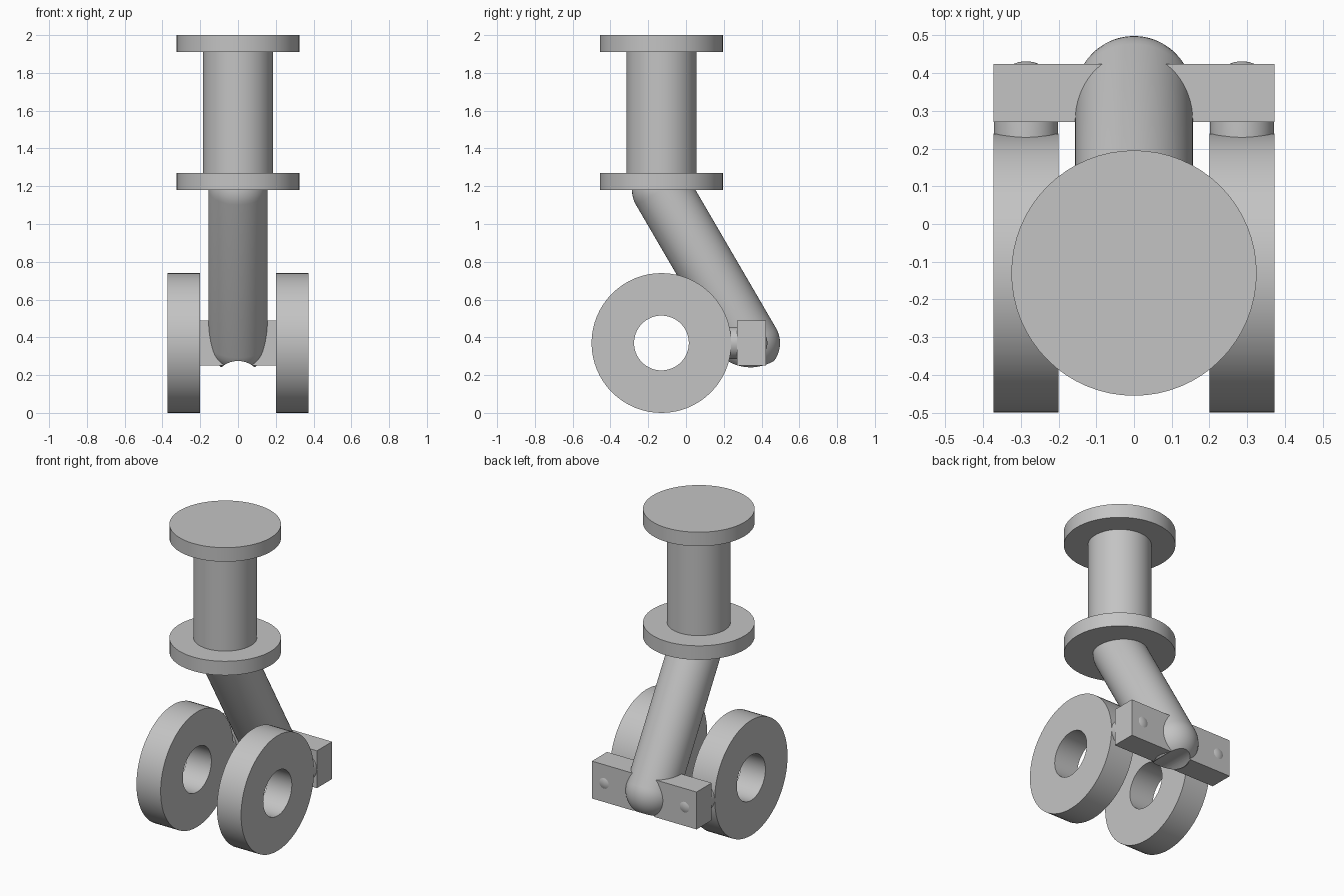
import bpy, bmesh, math
from mathutils import Matrix, Vector

cube = bpy.data.objects.get("Cube")
if cube:
    bpy.data.objects.remove(cube, do_unlink=True)

grey = bpy.data.materials.new("plain_grey")
grey.use_nodes = True
COLOUR = (0.55, 0.55, 0.55, 1)
grey.diffuse_color = COLOUR
grey.node_tree.nodes["Principled BSDF"].inputs["Base Color"].default_value = COLOUR

AXIS_Y = -0.13                          # column and wheel centre line
WHEEL_Z = 0.37
KNEE = Vector((0, AXIS_Y, 1.18))        # top of the slanted leg
ANKLE = Vector((0, 0.342, WHEEL_Z))     # bottom of the slanted leg


def make_object(name, bm):
    bmesh.ops.recalc_face_normals(bm, faces=bm.faces)
    mesh = bpy.data.meshes.new(name)
    bm.to_mesh(mesh)
    bm.free()
    mesh.materials.append(grey)
    obj = bpy.data.objects.new(name, mesh)
    bpy.context.collection.objects.link(obj)
    return obj


def smooth(obj):
    bpy.ops.object.select_all(action='DESELECT')
    obj.select_set(True)
    bpy.context.view_layer.objects.active = obj
    bpy.ops.object.shade_smooth_by_angle(angle=math.radians(35))


def lathe(name, profile, start, direction, closed=False, steps=64):
    """Spin (radius, height) points about an axis through start."""
    bm = bmesh.new()
    verts = [bm.verts.new((r, 0, h)) for r, h in profile]
    pairs = list(zip(verts, verts[1:]))
    if closed:
        pairs.append((verts[-1], verts[0]))
    edges = [bm.edges.new(p) for p in pairs]
    bmesh.ops.spin(bm, geom=verts + edges, cent=(0, 0, 0), axis=(0, 0, 1),
                   angle=math.tau, steps=steps)
    bmesh.ops.remove_doubles(bm, verts=bm.verts, dist=1e-5)
    turn = Vector((0, 0, 1)).rotation_difference(Vector(direction)).to_matrix().to_4x4()
    bm.transform(Matrix.Translation(start) @ turn)
    return make_object(name, bm)


def cylinder(name, radius, length, start, direction=(0, 0, 1)):
    return lathe(name, [(0, 0), (radius, 0), (radius, length), (0, length)],
                 start, direction)


def capsule(name, radius, start, end):
    length = (end - start).length
    arc = [i * math.pi / 24 for i in range(13)]
    low = [(radius * math.sin(a), -radius * math.cos(a)) for a in arc]
    high = [(r, length - h) for r, h in reversed(low)]
    return lathe(name, low + high, start, end - start)


def box(name, size, centre):
    bm = bmesh.new()
    bmesh.ops.create_cube(bm, size=1)
    bm.transform(Matrix.Translation(centre) @ Matrix.Diagonal((*size, 1)))
    return make_object(name, bm)


def carve(obj, cutter):
    mod = obj.modifiers.new("carve", 'BOOLEAN')
    mod.operation, mod.solver, mod.object = 'DIFFERENCE', 'EXACT', cutter
    bpy.ops.object.select_all(action='DESELECT')
    obj.select_set(True)
    bpy.context.view_layer.objects.active = obj
    bpy.ops.object.modifier_apply(modifier=mod.name)


# Column with its two flanges
smooth(cylinder("top_flange", 0.325, 0.09, (0, AXIS_Y, 1.91)))
smooth(cylinder("column", 0.185, 0.66, (0, AXIS_Y, 1.26)))
smooth(cylinder("lower_flange", 0.325, 0.09, (0, AXIS_Y, 1.18)))

# Slanted leg and cross bar, with a shallow arch cut out underneath
leg = capsule("leg", 0.156, KNEE, ANKLE)
bar = box("cross_bar", (0.744, 0.154, 0.24), (0, 0.347, WHEEL_Z))
arch = cylinder("arch_cutter", 0.13, 0.6, (0, 0.1, 0.145), (0, 1, 0))
for part in (leg, bar):
    carve(part, arch)
    smooth(part)
bpy.data.objects.remove(arch, do_unlink=True)

# Ring wheels and the round-ended pegs that hold them
for side, sign in (("left", 1), ("right", -1)):
    x = sign * 0.286
    ring = [(0.145, 0), (0.37, 0), (0.37, 0.172), (0.145, 0.172)]
    smooth(lathe(side + "_wheel", ring, (x - 0.086, AXIS_Y, WHEEL_Z), (1, 0, 0),
                 closed=True))
    smooth(capsule(side + "_peg", 0.085, Vector((x, 0.19, WHEEL_Z)),
                   Vector((x, 0.346, WHEEL_Z))))
